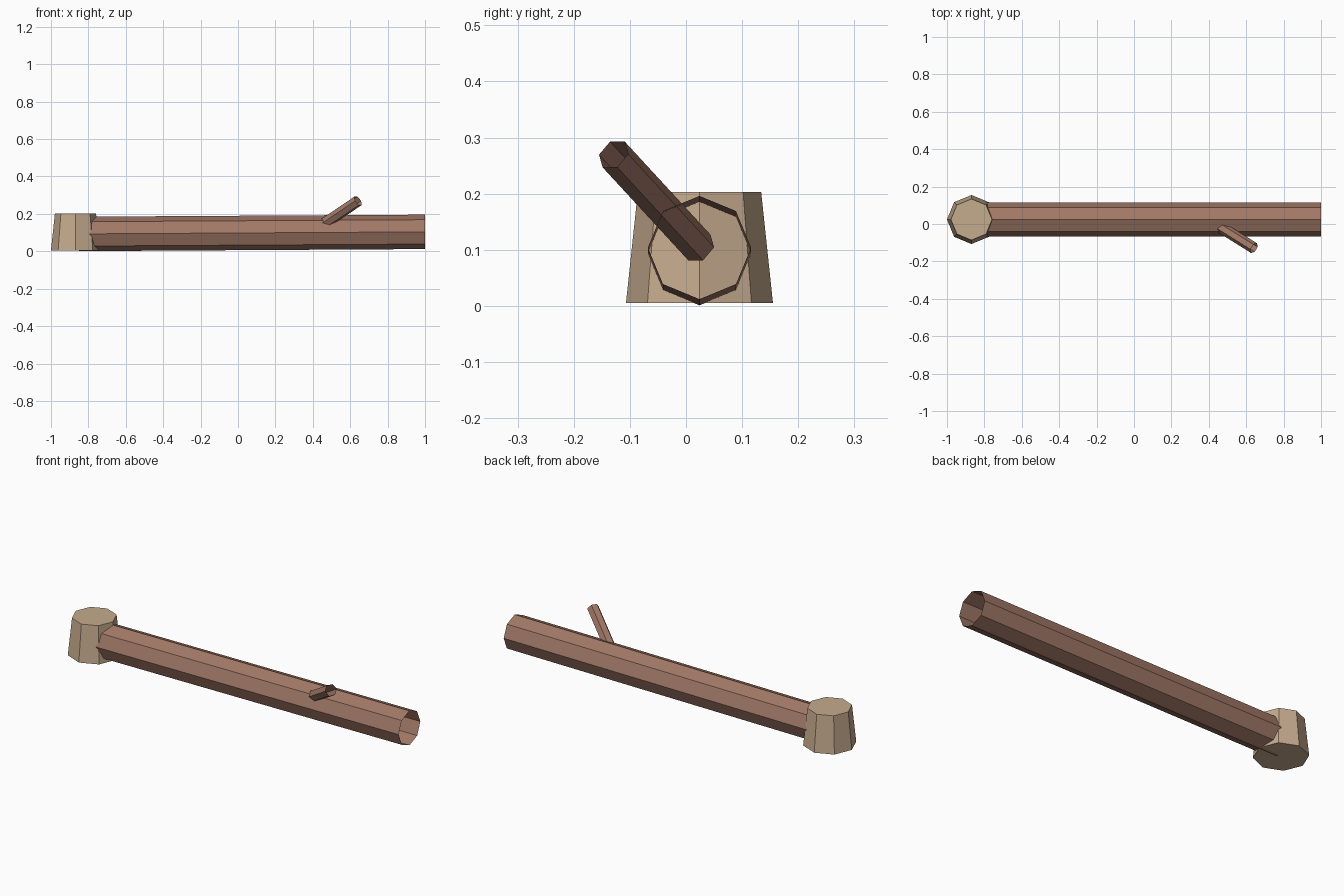
import bpy
import bmesh
import math
from mathutils import Vector

cube = bpy.data.objects.get("Cube")
if cube:
    bpy.data.objects.remove(cube, do_unlink=True)


def make_material(name, rgb):
    mat = bpy.data.materials.new(name)
    mat.use_nodes = True
    mat.diffuse_color = (*rgb, 1)
    mat.node_tree.nodes["Principled BSDF"].inputs["Base Color"].default_value = (*rgb, 1)
    return mat


def make_prism(name, start, end, r_start, r_end, sides, first_vertex, material, capped):
    """Straight flat-sided tube or solid; first_vertex is the direction of one corner."""
    start, end = Vector(start), Vector(end)
    axis = (end - start).normalized()
    u = Vector(first_vertex)
    u = (u - axis * u.dot(axis)).normalized()
    v = axis.cross(u)
    bm = bmesh.new()
    rings = []
    for centre, radius in ((start, r_start), (end, r_end)):
        ring = []
        for i in range(sides):
            a = math.tau * i / sides
            ring.append(bm.verts.new(centre + (u * math.cos(a) + v * math.sin(a)) * radius))
        rings.append(ring)
    low, high = rings
    for i in range(sides):
        j = (i + 1) % sides
        bm.faces.new((low[i], low[j], high[j], high[i]))
    if capped:
        bm.faces.new(low[::-1])
        bm.faces.new(high)
    mesh = bpy.data.meshes.new(name)
    bm.to_mesh(mesh)
    bm.free()
    mesh.materials.append(material)
    obj = bpy.data.objects.new(name, mesh)
    bpy.context.collection.objects.link(obj)
    return obj


bark = make_material("brown bark", (0.36, 0.19, 0.135))
cut_wood = make_material("pale wood", (0.56, 0.405, 0.27))

# Solid tapered stump
make_prism("stump", (-0.869, 0.024, 0.005), (-0.869, 0.024, 0.203),
           0.131, 0.11, 8, (1, 0, 0), cut_wood, True)

# Hollow fallen trunk, rising very slightly away from the stump
make_prism("trunk", (-0.85, 0.024, 0.093), (1.0, 0.024, 0.104),
           0.092, 0.092, 8, (0, 0, 1), bark, False)

# Hollow branch, starting inside the trunk
make_prism("branch", (0.397, 0.024, 0.104), (0.642, -0.129, 0.27),
           0.0305, 0.0305, 6, (-0.113, 0.642, 0.758), bark, False)
